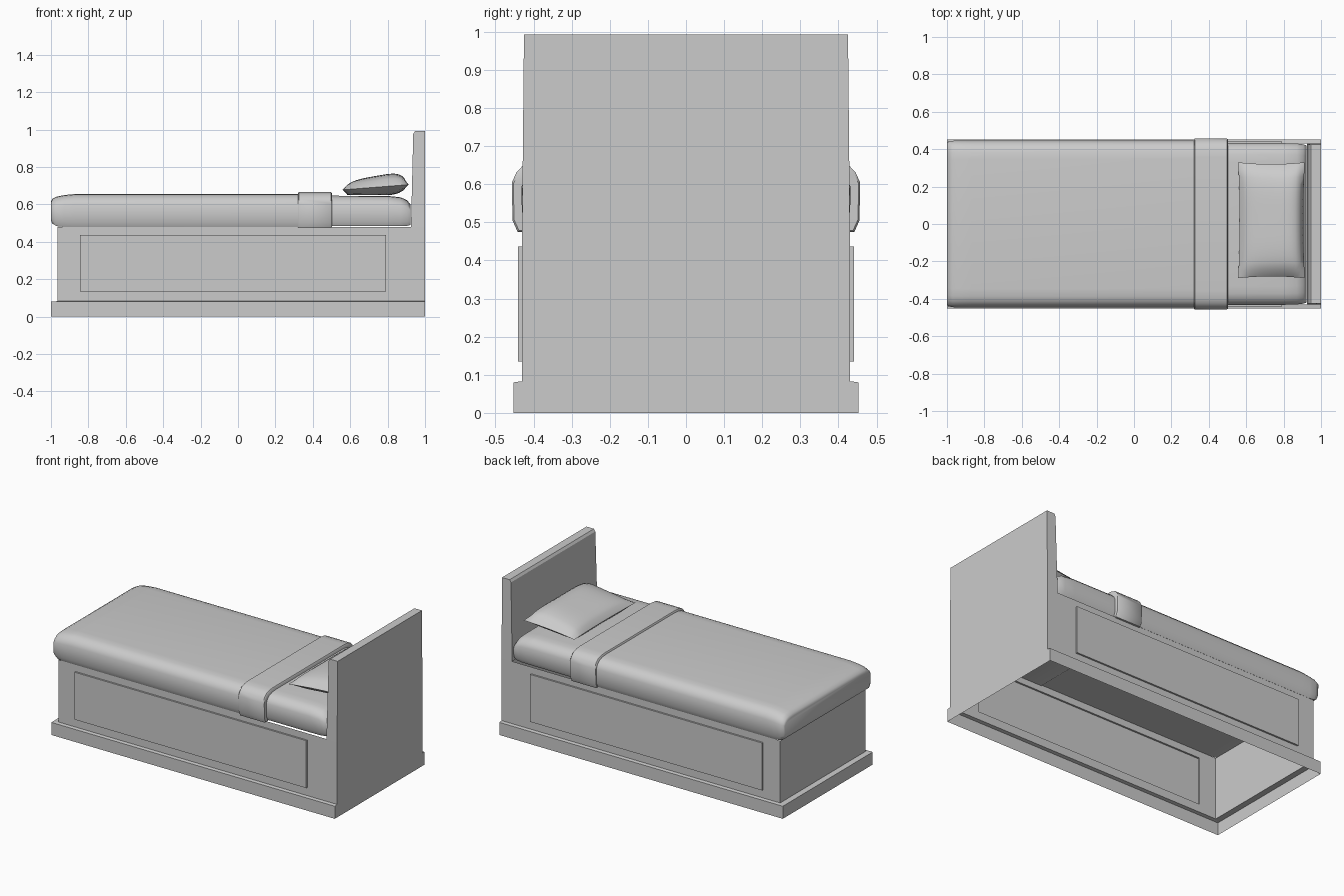
import bpy, bmesh

if "Cube" in bpy.data.objects:
    bpy.data.objects.remove(bpy.data.objects["Cube"])


def make(name, verts, faces, smooth=None):
    bm = bmesh.new()
    vs = [bm.verts.new(v) for v in verts]
    for f in faces:
        bm.faces.new([vs[i] for i in f])
    bmesh.ops.remove_doubles(bm, verts=bm.verts, dist=1e-5)
    bmesh.ops.recalc_face_normals(bm, faces=bm.faces)
    me = bpy.data.meshes.new(name)
    bm.to_mesh(me)
    bm.free()
    ob = bpy.data.objects.new(name, me)
    bpy.context.collection.objects.link(ob)
    if smooth:
        bpy.context.view_layer.objects.active = ob
        ob.select_set(True)
        bpy.ops.object.shade_smooth_by_angle(angle=smooth)
        ob.select_set(False)
    return ob


def bridge(a, b, n, closed=True):
    return [(a + i, a + (i + 1) % n, b + (i + 1) % n, b + i)
            for i in range(n if closed else n - 1)]


def rect(x0, x1, y, z0, z1):
    return [(x0, y, z0), (x1, y, z0), (x1, y, z1), (x0, y, z1)]


# Plinth: open skirt around foot and sides, with a ledge on top
def u_path(x, y, z):
    return [(1, -y, z), (x, -y, z), (x, y, z), (1, y, z)]


make("plinth",
     u_path(-1, .453, 0) + u_path(-1, .453, .08) + u_path(-.965, .43, .083),
     bridge(0, 4, 4, False) + bridge(4, 8, 4, False))

# Side walls with raised panels, hollow behind
for side, s in (("front", -1), ("back", 1)):
    make(side + "_side",
         rect(-.965, 1, s * .43, .083, .48)
         + rect(-.845, .79, s * .43, .135, .437)
         + rect(-.845, .79, s * .441, .135, .437),
         bridge(0, 4, 4) + bridge(4, 8, 4) + [(8, 9, 10, 11)])

# Foot wall
make("foot_wall", [(-.965, -.43, .083), (-.965, .43, .083),
                   (-.965, .43, .48), (-.965, -.43, .48)], [(0, 1, 2, 3)])

# Back wall below the headboard, including the plinth ends
back = [(.453, 0), (.453, .08), (.43, .083), (.43, .48)]
outline = back + [(-y, z) for y, z in reversed(back)]
make("back_wall", [(1, y, z) for y, z in outline], [tuple(range(8))])

# Headboard: tapered slab with an eased top front edge
side_profile = [(1, .48), (1, .993), (.947, .993), (.937, .978), (.925, .48)]
hv = []
for s in (-1, 1):
    hv += [(x, s * (.43 if z < .5 else .425), z) for x, z in side_profile]
make("headboard", hv, bridge(0, 5, 5) + [(0, 1, 2, 3, 4), (5, 6, 7, 8, 9)])


# Bedding: rounded cross-sections lofted along x
def section(x, hw, zb, zt):
    k = (zt - zb) / .19
    half = [(hw - .015, zb), (hw - .002, zb + .03 * k), (hw, zt - .062 * k),
            (hw - .012, zt - .035 * k), (hw - .032, zt - .014 * k),
            (hw - .06, zt - .004 * k), (hw - .10, zt)]
    return [(x, y, z) for y, z in half] + [(x, -y, z) for y, z in reversed(half)]


def loft(name, rings, smooth=.75):
    n = 14
    verts = [v for r in rings for v in section(*r)]
    faces = [tuple(range(n)), tuple(range(n * (len(rings) - 1), n * len(rings)))]
    for i in range(len(rings) - 1):
        faces += bridge(i * n, (i + 1) * n, n)
    return make(name, verts, faces, smooth)


loft("blanket", [(-1, .432, .515, .615), (-.993, .44, .498, .63),
                 (-.97, .445, .484, .642), (-.93, .446, .48, .65),
                 (-.87, .446, .48, .656), (.33, .446, .48, .656)])
loft("mattress", [(.32, .432, .484, .647), (.8, .432, .484, .646),
                  (.87, .43, .484, .638), (.905, .426, .486, .622),
                  (.922, .42, .49, .60)])
loft("blanket_fold", [(.32, .453, .478, .66), (.325, .457, .475, .666),
                      (.497, .457, .475, .666), (.502, .453, .478, .66)])

# Pillow: two puffed sheets meeting at a seam, leaning up toward the headboard
N = 16
pv, pf = [], []
for top in (1, 0):
    base = len(pv)
    for i in range(N + 1):
        for j in range(N + 1):
            u, v = 2 * i / N - 1, 2 * j / N - 1
            puff = ((1 - u ** 4) * (1 - v ** 4)) ** .6
            x = .735 + u * (.178 - .008 * (1 - v * v))
            y = .02 + v * (.31 - .01 * (1 - u * u))
            seam = .692 + .014 * u
            z = seam + puff * (.06 + .016 * u) if top else max(.65, seam - .05 * puff)
            pv.append((x, y, z))
    for i in range(N):
        for j in range(N):
            a = base + i * (N + 1) + j
            pf.append((a, a + 1, a + N + 2, a + N + 1))
make("pillow", pv, pf, 1.2)
